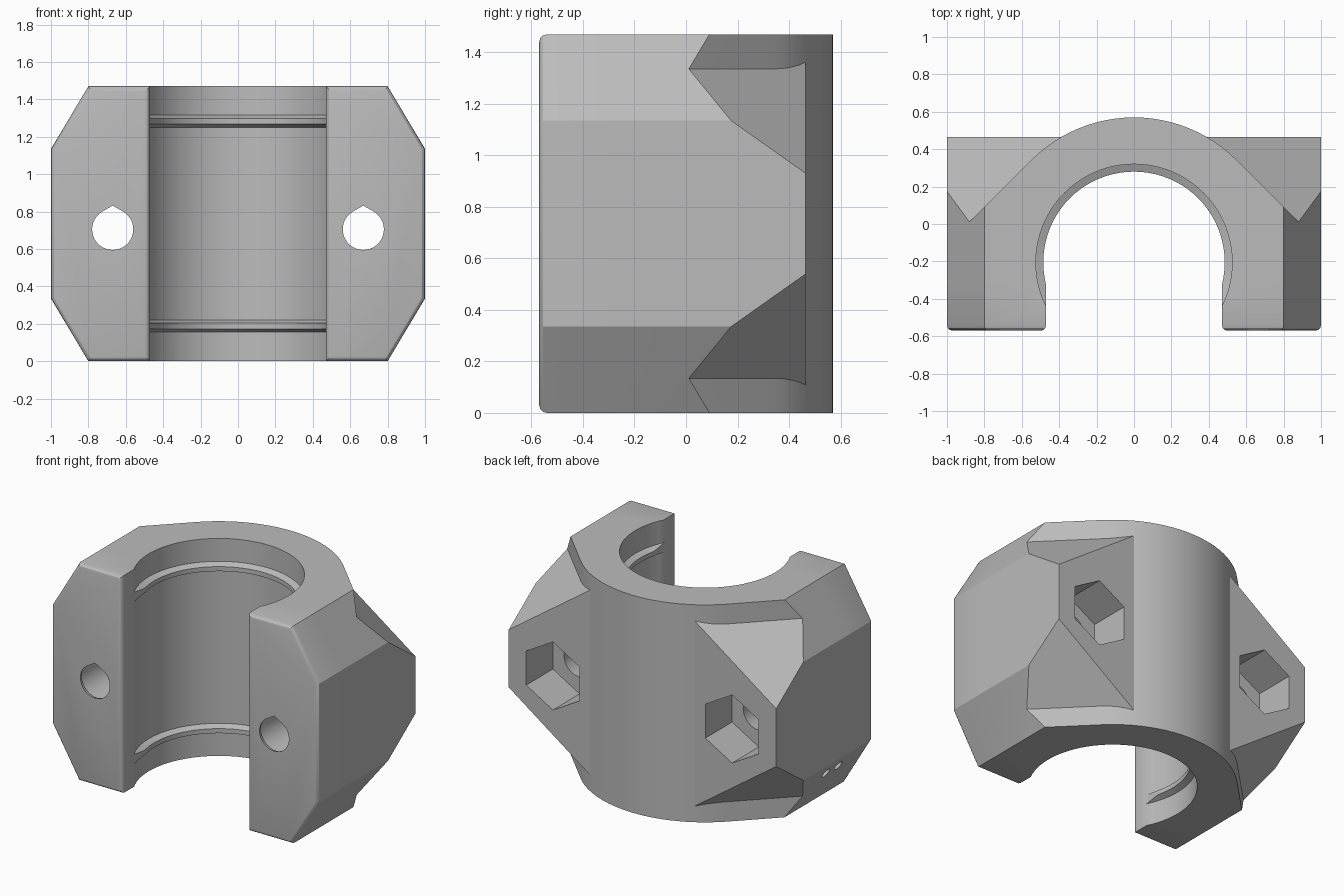
import bpy, bmesh, math
from mathutils import Vector

if "Cube" in bpy.data.objects:
    bpy.data.objects.remove(bpy.data.objects["Cube"])

H, FRONT, BACK = 1.47, -0.57, 0.465      # height, front plane, back plane of the ears
AXIS_Y, R_OUT = -0.205, 0.775            # bore axis and outer radius
BOLT_X, BOLT_Z = 0.67, 0.705

grey = bpy.data.materials.new("plain grey")
grey.diffuse_color = (0.5, 0.5, 0.5, 1)
grey.use_nodes = True
grey.node_tree.nodes["Principled BSDF"].inputs["Base Color"].default_value = grey.diffuse_color


def loft(name, rings, trims=(), bevel_front=0):
    """Solid through matching rings of points, trimmed by (point, outward normal) planes."""
    bm = bmesh.new()
    vs = [[bm.verts.new(p) for p in ring] for ring in rings]
    n = len(vs[0])
    for a, b in zip(vs, vs[1:]):
        for i in range(n):
            j = (i + 1) % n
            bm.faces.new((a[i], a[j], b[j], b[i]))
    bm.faces.new(vs[0][::-1])
    bm.faces.new(vs[-1])
    if bevel_front:
        edges = [e for e in bm.edges if all(abs(v.co.y - FRONT) < 1e-5 for v in e.verts)]
        bmesh.ops.bevel(bm, geom=edges, offset=bevel_front, segments=3, profile=0.5, affect='EDGES')
    for co, no in trims:
        res = bmesh.ops.bisect_plane(bm, geom=bm.verts[:] + bm.edges[:] + bm.faces[:], dist=1e-5,
                                     plane_co=co, plane_no=Vector(no).normalized(), clear_outer=True)
        cut = [g for g in res["geom_cut"] if isinstance(g, bmesh.types.BMEdge) and g.is_boundary]
        if cut:
            bmesh.ops.edgeloop_fill(bm, edges=cut)
    bmesh.ops.recalc_face_normals(bm, faces=bm.faces[:])
    me = bpy.data.meshes.new(name)
    bm.to_mesh(me)
    bm.free()
    me.materials.append(grey)
    ob = bpy.data.objects.new(name, me)
    bpy.context.collection.objects.link(ob)
    return ob


def combine(target, tool, operation):
    """Apply a boolean and remove the tool."""
    mod = target.modifiers.new("combine", 'BOOLEAN')
    mod.operation, mod.solver, mod.object = operation, 'EXACT', tool
    bpy.context.view_layer.objects.active = target
    bpy.ops.object.modifier_apply(modifier=mod.name)
    bpy.data.objects.remove(tool)


def circle(r, n, start=0.0):
    return [(r * math.cos(start + 2 * math.pi * i / n), r * math.sin(start + 2 * math.pi * i / n))
            for i in range(n)]


# Clamp block: octagonal front outline, rounded front edges, sloped ears at the back
right = [(0.8, 0), (1, 0.335), (1, H - 0.335), (0.8, H)]
outline = right + [(-x, z) for x, z in reversed(right)]
slopes = [((s, BACK, z), (0.707 * s, 0.707, up))
          for s in (1, -1) for z, up in ((0.93, 1), (H - 0.93, -1))]
clamp = loft("bearing_clamp", [[(x, y, z) for x, z in outline] for y in (FRONT, BACK)],
             slopes, bevel_front=0.03)

# Round core: arc running into 45 degree flanks, sides trimmed like the block
arc = [(R_OUT * math.cos(a), AXIS_Y + R_OUT * math.sin(a))
       for a in (math.radians(45 + 90 * i / 24) for i in range(25))]
flank = AXIS_Y + R_OUT * math.sqrt(2)
plan = [(1, -0.3), (1, flank - 1)] + arc + [(-1, flank - 1), (-1, -0.3)]
sides = [((s * 0.8, 0, z), (s * 0.335, 0, up * 0.2)) for s in (1, -1) for z, up in ((H, 1), (0, -1))]
combine(clamp, loft("core", [[(x, y, z) for x, y in plan] for z in (0, H)], sides), 'UNION')

# Bore with two retaining ridges
bore = [(0.525, -0.1), (0.525, 0.155), (0.485, 0.172), (0.485, 0.203), (0.525, 0.22)]
bore += [(r, H - z) for r, z in reversed(bore)]
combine(clamp, loft("bore", [[(x, y + AXIS_Y, z) for x, y in circle(r, 80)] for r, z in bore]),
        'DIFFERENCE')

# Front opening with rounded lips
lip = [(0.47 + 0.03 * (1 - math.cos(a)), FRONT + 0.03 * (1 - math.sin(a)))
       for a in (math.radians(22.5 * i) for i in range(5))]
half = [(0.47, AXIS_Y)] + lip + [(0.5, FRONT - 0.1)]
half[1:6] = [(0.47, FRONT + 0.03)] + lip[1:4] + [(0.5, FRONT)]
gap = half + [(-x, y) for x, y in reversed(half)]
combine(clamp, loft("opening", [[(x, y, z) for x, y in gap] for z in (-0.1, H + 0.1)]), 'DIFFERENCE')

# Bolt holes with a peaked roof and flared mouth, then hexagonal nut pockets behind
R = 0.11
drop = [(R * math.cos(a), R * math.sin(a))
        for a in (math.radians(120 + 300 * i / 30) for i in range(31))]
drop.append((0, R / math.cos(math.radians(30))))
flare = [(1 + 0.4 * (1 - math.cos(a)), FRONT + 0.045 * (1 - math.sin(a)))
         for a in (math.radians(90 - 18 * i) for i in range(6))]
flare = [(k, FRONT + 0.045 - (y - FRONT)) for k, y in flare]
for s in (1, -1):
    stations = [(1, 0.3)] + flare + [(flare[-1][0], FRONT - 0.1)]
    hole = loft("bolt_hole", [[(s * BOLT_X + k * x, y, BOLT_Z + k * z) for x, z in drop]
                              for k, y in stations])
    combine(clamp, hole, 'DIFFERENCE')
    pocket = loft("nut_pocket", [[(s * BOLT_X + x, y, BOLT_Z + z)
                                  for x, z in circle(0.23, 6, math.pi / 2)] for y in (0.18, 0.7)])
    combine(clamp, pocket, 'DIFFERENCE')

# Two small pits in the lower left chamfer
normal = Vector((-0.335, 0, -0.2)).normalized()
along = Vector((0.2, 0, -0.335)).normalized()
for y in (-0.14, -0.27):
    mid = Vector((-0.95, y, 0.251))
    pit = loft("pit", [[mid + normal * d + along * u + Vector((0, v, 0)) for u, v in circle(0.035, 16)]
                       for d in (-0.05, 0.05)])
    combine(clamp, pit, 'DIFFERENCE')

# Smooth shading with crisp edges
bpy.ops.object.select_all(action='DESELECT')
clamp.select_set(True)
bpy.context.view_layer.objects.active = clamp
bpy.ops.object.shade_smooth_by_angle(angle=math.radians(25))
